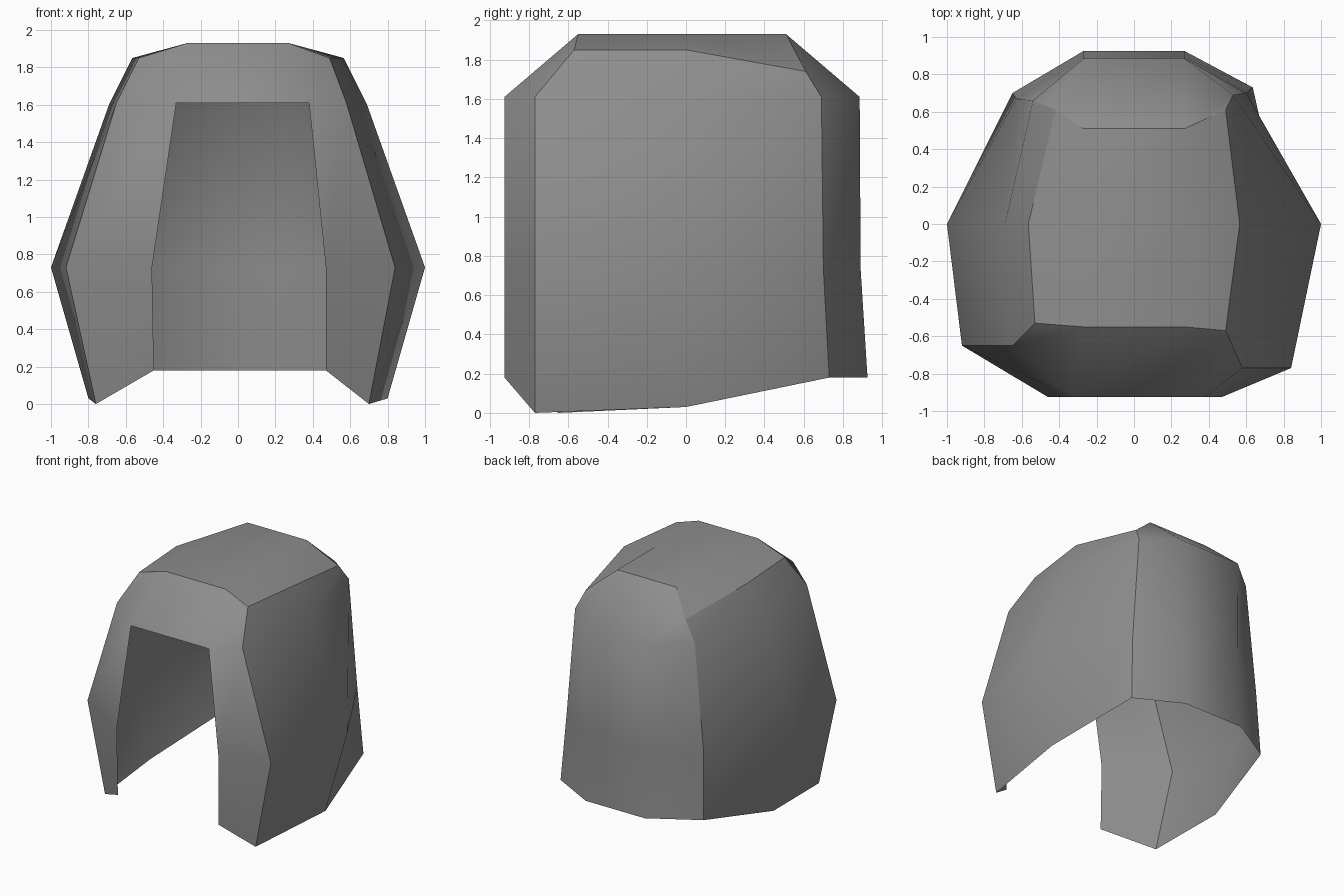
import bpy, bmesh

cube = bpy.data.objects.get("Cube")
if cube:
    bpy.data.objects.remove(cube, do_unlink=True)

# Flat grey colour for the whole shell
grey = bpy.data.materials.new("mid_grey")
grey.use_nodes = True
colour = (0.27, 0.27, 0.27, 1.0)
grey.diffuse_color = colour
grey.node_tree.nodes["Principled BSDF"].inputs["Base Color"].default_value = colour

# Vertical columns of one side, each running from the hem up to the crown
FRONT_INNER = [(.47, -.925, .18), (.47, -.925, .73), (.38, -.925, 1.61), (.27, -.55, 1.93)]
FRONT_CORNER = [(.70, -.77, 0), (.84, -.77, .73), (.58, -.77, 1.61), (.49, -.57, 1.85)]
SIDE_MIDDLE = [(.80, 0, .03), (1, 0, .73), (.69, 0, 1.6), (.565, 0, 1.85)]
BACK_CORNER = [(.635, .73, .18), (.60, .70, .73), (.53, .69, 1.61), (.49, .61, 1.74)]
BACK_INNER = [(.27, .925, .18), (.27, .89, .73), (.27, .885, 1.61), (.27, .51, 1.93)]
COLUMNS = [FRONT_INNER, FRONT_CORNER, SIDE_MIDDLE, BACK_CORNER, BACK_INNER]

# Small (x, y) shifts that make the mirrored side slightly uneven
UNEVEN = {
    0: [(-.02, 0), (-.01, 0), (-.05, 0), (0, 0)],
    1: [(.06, .12), (.08, .12), (.07, .12), (.04, .04)],
    3: [(.015, -.03), (.03, -.03), (.01, -.03), (-.07, 0)],
}
ROWS = range(4)
CROWN = 3


def build_side(bm, sign):
    """Add the points of one side; the mirrored side gets the uneven shifts."""
    side = []
    for index, column in enumerate(COLUMNS):
        shifts = UNEVEN.get(index) if sign < 0 else None
        verts = []
        for row, (x, y, z) in enumerate(column):
            dx, dy = shifts[row] if shifts else (0, 0)
            verts.append(bm.verts.new((sign * (x + dx), y + dy, z)))
        side.append(verts)
    ridge = bm.verts.new((sign * .27, 0, 1.93))
    return side, ridge


bm = bmesh.new()
left, left_ridge = build_side(bm, 1)
right, right_ridge = build_side(bm, -1)


def crease(a, b):
    edge = bm.edges.get((a, b))
    if edge:
        edge.smooth = False


for side, ridge, flip in ((left, left_ridge, False), (right, right_ridge, True)):
    def quad(*verts):
        bm.faces.new(verts[::-1] if flip else verts)

    # Wall panels, from the front opening round to the back
    for a, b in zip(side, side[1:]):
        for row in ROWS[:-1]:
            quad(a[row], b[row], b[row + 1], a[row + 1])
    # Sloping outer strips of the crown
    front_inner, front_corner, middle, back_corner, back_inner = side
    quad(front_inner[CROWN], front_corner[CROWN], middle[CROWN], ridge)
    quad(ridge, middle[CROWN], back_corner[CROWN], back_inner[CROWN])

# Brow panel above the opening
bm.faces.new((right[0][2], left[0][2], left[0][CROWN], right[0][CROWN]))
# Flat middle of the crown
bm.faces.new((right[0][CROWN], left[0][CROWN], left_ridge, right_ridge))
bm.faces.new((right_ridge, left_ridge, left[4][CROWN], right[4][CROWN]))
# Back panels
for row in ROWS[:-1]:
    bm.faces.new((left[4][row], right[4][row], right[4][row + 1], left[4][row + 1]))

# Smooth panels, kept crisp at the corners and round the crown
for face in bm.faces:
    face.smooth = True
for side in (left, right):
    for column in (side[1], side[3]):
        for low, high in zip(column, column[1:]):
            crease(low, high)
    for a, b in zip(side, side[1:]):
        crease(a[CROWN], b[CROWN])
for index in (0, 4):
    crease(left[index][CROWN], right[index][CROWN])

mesh = bpy.data.meshes.new("hood_shell")
bm.to_mesh(mesh)
bm.free()
mesh.materials.append(grey)
hood = bpy.data.objects.new("hood_shell", mesh)
bpy.context.collection.objects.link(hood)
